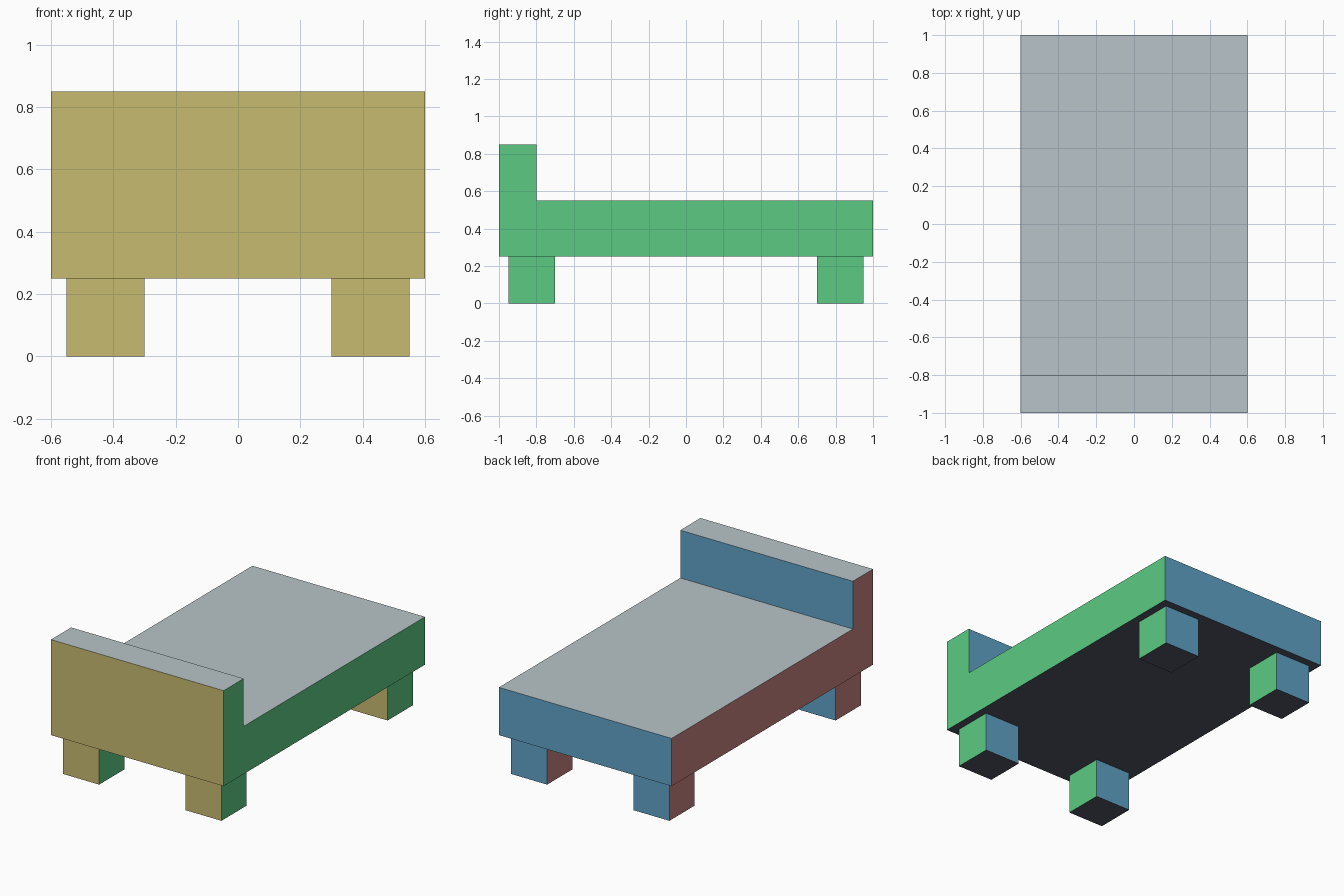
import bpy
import bmesh
from mathutils import Vector

old = bpy.data.objects.get("Cube")
if old:
    bpy.data.objects.remove(old, do_unlink=True)


def make_material(name, rgb):
    mat = bpy.data.materials.new(name)
    mat.use_nodes = True
    color = (*rgb, 1.0)
    mat.diffuse_color = color
    for node in mat.node_tree.nodes:
        if node.type == "BSDF_PRINCIPLED":
            node.inputs["Base Color"].default_value = color
    return mat


# One colour for each direction a face can point
SIDES = [
    (Vector((0, -1, 0)), make_material("straw yellow", (0.58, 0.50, 0.16))),
    (Vector((0, 1, 0)), make_material("soft blue", (0.12, 0.37, 0.58))),
    (Vector((1, 0, 0)), make_material("leaf green", (0.107, 0.60, 0.23))),
    (Vector((-1, 0, 0)), make_material("dusty red", (0.58, 0.23, 0.22))),
    (Vector((0, 0, 1)), make_material("pale grey", (0.48, 0.55, 0.58))),
    (Vector((0, 0, -1)), make_material("dark slate", (0.08, 0.09, 0.127))),
]


def extrude_profile(name, profile, x_min, x_max):
    """Extrude a (y, z) outline along x and colour faces by direction."""
    bm = bmesh.new()
    face = bm.faces.new([bm.verts.new((x_min, y, z)) for y, z in profile])
    result = bmesh.ops.extrude_face_region(bm, geom=[face])
    moved = [v for v in result["geom"] if isinstance(v, bmesh.types.BMVert)]
    bmesh.ops.translate(bm, verts=moved, vec=(x_max - x_min, 0, 0))
    bmesh.ops.recalc_face_normals(bm, faces=bm.faces)
    bm.normal_update()
    for f in bm.faces:
        f.material_index = max(range(len(SIDES)),
                               key=lambda i: f.normal.dot(SIDES[i][0]))
    mesh = bpy.data.meshes.new(name)
    bm.to_mesh(mesh)
    bm.free()
    for _, mat in SIDES:
        mesh.materials.append(mat)
    obj = bpy.data.objects.new(name, mesh)
    bpy.context.collection.objects.link(obj)
    return obj


# Bed base and headboard in one L-shaped outline
LEG_TOP, BED_TOP, HEAD_TOP = 0.25, 0.55, 0.85
extrude_profile("bed_frame_with_headboard",
                [(-1, LEG_TOP), (1, LEG_TOP), (1, BED_TOP),
                 (-0.8, BED_TOP), (-0.8, HEAD_TOP), (-1, HEAD_TOP)],
                -0.6, 0.6)

# Four square legs, inset from the corners
HALF = 0.125
for x_name, x in (("left", 0.425), ("right", -0.425)):
    for y_name, y in (("front", -0.825), ("back", 0.825)):
        extrude_profile(f"{y_name}_{x_name}_leg",
                        [(y - HALF, 0), (y + HALF, 0),
                         (y + HALF, LEG_TOP), (y - HALF, LEG_TOP)],
                        x - HALF, x + HALF)
